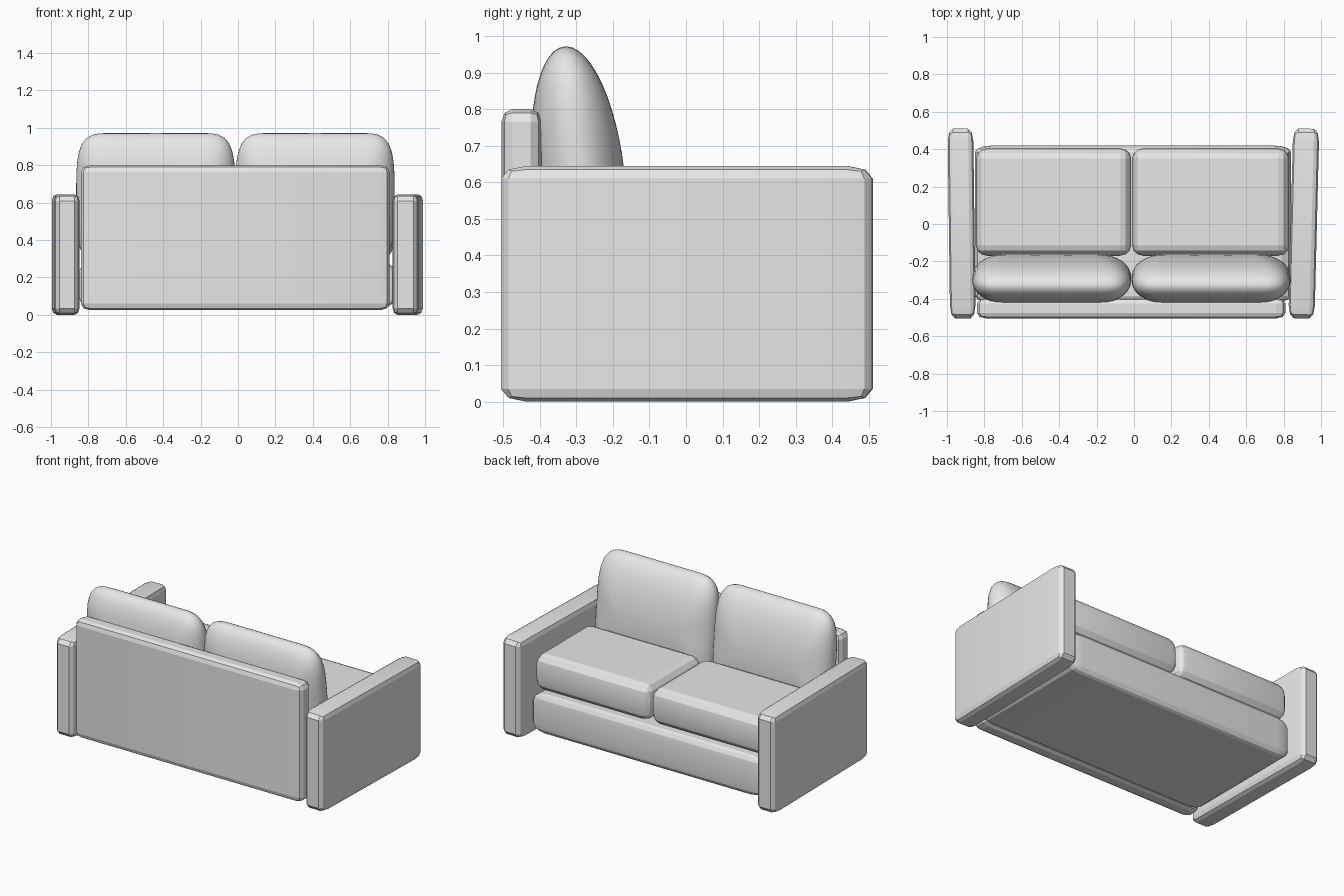
import bpy, bmesh, math
from mathutils import Vector, Matrix

if "Cube" in bpy.data.objects:
    bpy.data.objects.remove(bpy.data.objects["Cube"], do_unlink=True)

fabric = bpy.data.materials.new("light_grey_fabric")
fabric.use_nodes = True
GREY = (0.8, 0.8, 0.8, 1.0)
fabric.diffuse_color = GREY
fabric.node_tree.nodes["Principled BSDF"].inputs["Base Color"].default_value = GREY


def finish(name, bm, angle):
    """Turn a bmesh into a named, upholstered object."""
    bmesh.ops.recalc_face_normals(bm, faces=bm.faces)
    mesh = bpy.data.meshes.new(name)
    bm.to_mesh(mesh)
    bm.free()
    mesh.materials.append(fabric)
    obj = bpy.data.objects.new(name, mesh)
    bpy.context.collection.objects.link(obj)
    bpy.ops.object.select_all(action="DESELECT")
    obj.select_set(True)
    bpy.context.view_layer.objects.active = obj
    bpy.ops.object.shade_smooth_by_angle(angle=math.radians(angle))
    return obj


def soft_box(name, low, high, bevel, segments=2, turn=0.0):
    """Box with a different rounding width along each axis."""
    low, high, bevel = Vector(low), Vector(high), Vector(bevel)
    size = high - low
    bm = bmesh.new()
    bmesh.ops.create_cube(bm, size=1)
    bmesh.ops.scale(bm, verts=bm.verts, vec=[s / b for s, b in zip(size, bevel)])
    bmesh.ops.bevel(bm, geom=bm.edges[:], offset=1, segments=segments,
                    profile=0.5, affect="EDGES")
    bmesh.ops.scale(bm, verts=bm.verts, vec=bevel)
    bmesh.ops.rotate(bm, verts=bm.verts, cent=(0, 0, 0),
                     matrix=Matrix.Rotation(turn, 3, "Z"))
    bmesh.ops.translate(bm, verts=bm.verts, vec=(low + high) / 2)
    return finish(name, bm, 15)


def back_cushion(name, x_mid):
    """Plump pillow: a squared-off ellipsoid stretched sideways and leaned."""
    half, end, depth, height = 0.425, 0.2, 0.125, 0.35
    bm = bmesh.new()
    bmesh.ops.create_uvsphere(bm, u_segments=48, v_segments=24, radius=1,
                              matrix=Matrix.Rotation(math.pi / 2, 4, "X"))
    for v in bm.verts:
        x, y, z = v.co
        r = math.hypot(x, z)
        f = r / (x ** 4 + z ** 4) ** 0.25 if r > 1e-4 else 0
        side = 0 if abs(x) < 1e-4 else math.copysign(half - end, x)
        up = z * f * height
        v.co = (x_mid + side + x * f * end, y * depth - 0.293 - 0.1 * up, 0.622 + up)
    return finish(name, bm, 40)


# Frame
soft_box("base", (-0.85, -0.42, 0.03), (0.84, 0.42, 0.29), (0.1, 0.035, 0.06), 3)
soft_box("back_panel", (-0.84, -0.505, 0.025), (0.81, -0.395, 0.8), (0.05, 0.03, 0.035))

# Arms, slightly splayed towards the seat front
soft_box("right_arm", (-0.99, -0.505, 0), (-0.853, 0.51, 0.645), (0.028, 0.07, 0.035), 2, 0.013)
soft_box("left_arm", (0.838, -0.505, 0), (0.978, 0.51, 0.645), (0.028, 0.07, 0.035), 2, -0.025)

# Cushions
for side, low_x, high_x, mid in (("right", -0.845, -0.015, -0.44), ("left", -0.01, 0.83, 0.412)):
    soft_box(side + "_seat_cushion", (low_x, -0.17, 0.3), (high_x, 0.405, 0.535),
             (0.06, 0.055, 0.075), 3)
    back_cushion(side + "_back_cushion", mid)
